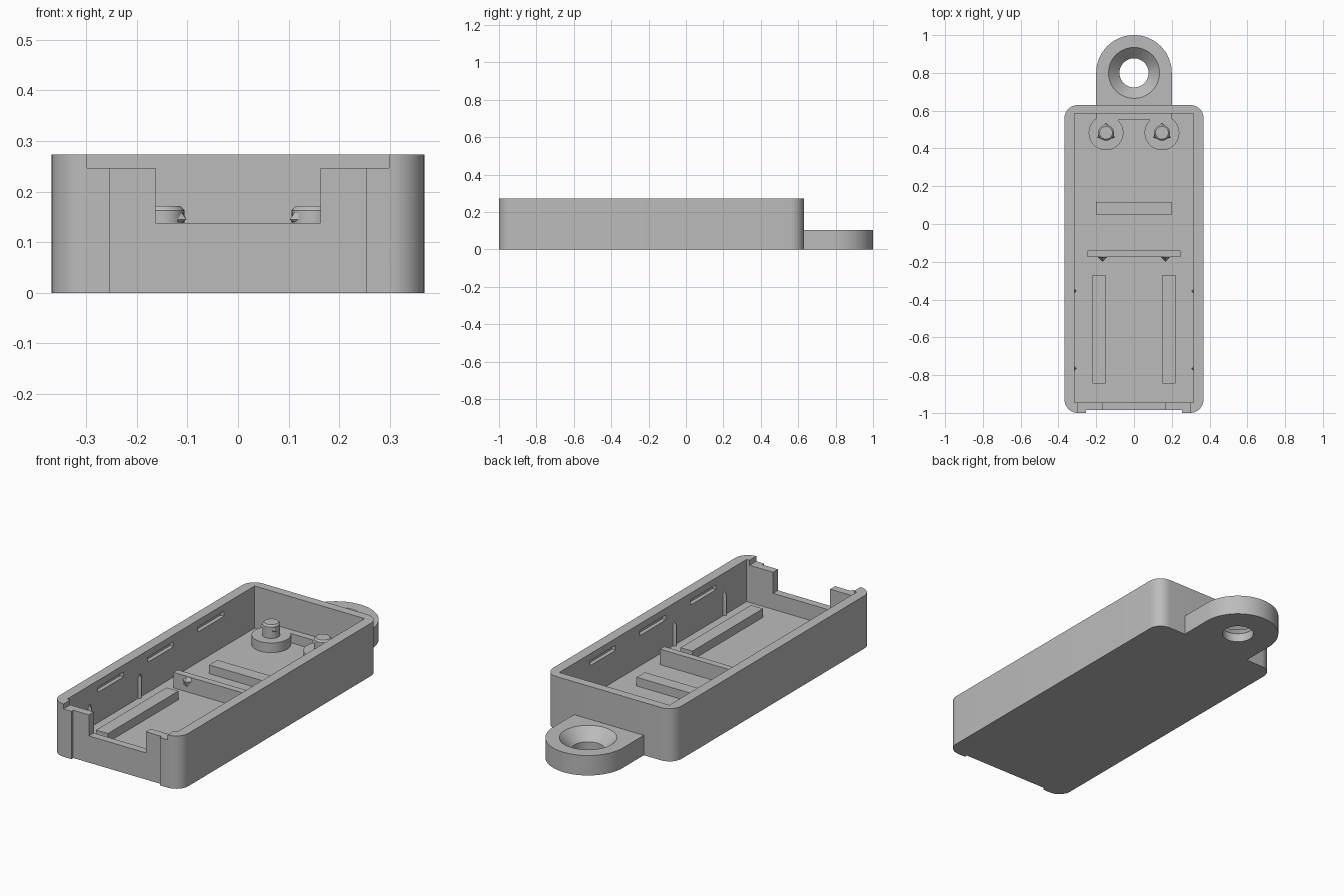
import bpy, bmesh
from math import sin, cos, pi, radians

cube = bpy.data.objects.get("Cube")
if cube:
    bpy.data.objects.remove(cube, do_unlink=True)

grey = bpy.data.materials.new("plain grey")
grey.use_nodes = True
colour = (0.5, 0.5, 0.5, 1)
grey.diffuse_color = colour
grey.node_tree.nodes["Principled BSDF"].inputs["Base Color"].default_value = colour

FLOOR, TOP = 0.055, 0.273


def arc(cx, cy, r, start, end, steps):
    """Points along an arc, angles in degrees."""
    angles = [radians(start + (end - start) * i / steps) for i in range(steps + 1)]
    return [(cx + r * cos(a), cy + r * sin(a)) for a in angles]


def loft(name, rings):
    """Solid through a stack of (outline, height) rings, bottom first."""
    bm = bmesh.new()
    loops = [[bm.verts.new((x, y, z)) for x, y in pts] for pts, z in rings]
    n = len(loops[0])
    for a, b in zip(loops, loops[1:]):
        for i in range(n):
            j = (i + 1) % n
            bm.faces.new((a[i], a[j], b[j], b[i]))
    bm.faces.new(loops[0][::-1])
    bm.faces.new(loops[-1])
    bmesh.ops.recalc_face_normals(bm, faces=bm.faces)
    mesh = bpy.data.meshes.new(name)
    bm.to_mesh(mesh)
    bm.free()
    mesh.materials.append(grey)
    obj = bpy.data.objects.new(name, mesh)
    bpy.context.collection.objects.link(obj)
    return obj


def box(name, x0, x1, y0, y1, z0, z1):
    pts = [(x0, y0), (x1, y0), (x1, y1), (x0, y1)]
    return loft(name, [(pts, z0), (pts, z1)])


def turned(name, cx, cy, profile, steps=40):
    """Round solid from (radius, height) pairs."""
    return loft(name, [(arc(cx, cy, r, 0, 360 - 360 / steps, steps - 1), z)
                       for r, z in profile])


def select_only(obj):
    bpy.ops.object.select_all(action='DESELECT')
    obj.select_set(True)
    bpy.context.view_layer.objects.active = obj


def cut(obj, cutter):
    cutter.hide_render = True
    mod = obj.modifiers.new("cut", 'BOOLEAN')
    mod.operation, mod.solver, mod.object = 'DIFFERENCE', 'EXACT', cutter
    select_only(obj)
    bpy.ops.object.modifier_apply(modifier=mod.name)
    bpy.data.objects.remove(cutter, do_unlink=True)


# Tray shell with rounded corners
R, W, BACK, FRONT = 0.07, 0.368, 0.63, -1.0
outline = (arc(W - R, BACK - R, R, 0, 90, 10) + arc(R - W, BACK - R, R, 90, 180, 10)
           + arc(R - W, FRONT + R, R, 180, 270, 10) + arc(W - R, FRONT + R, R, 270, 360, 10))
tray = loft("tray", [(outline, 0), (outline, TOP)])
cut(tray, box("cavity", -0.315, 0.315, -0.945, 0.585, FLOOR, 0.4))

# Front wall: shallow outer recess, lowered rim and wide opening
cut(tray, box("front_recess", -0.253, 0.253, -1.1, -0.985, -0.1, 0.4))
cut(tray, box("rim_step", -0.298, 0.298, -1.1, -0.94, 0.247, 0.4))
cut(tray, box("front_opening", -0.163, 0.163, -1.1, -0.94, 0.138, 0.4))

# Blind latch slots in the inner side walls
for side in (-1, 1):
    for y in (-0.59, -0.18, 0.23):
        x0, x1 = sorted((side * 0.30, side * 0.335))
        cut(tray, box("latch_slot", x0, x1, y - 0.105, y + 0.105, 0.212, 0.238))

# Hanging lug with countersunk hole
lug_outline = arc(0, 0.8, 0.2, 0, 180, 48) + [(-0.2, 0.55), (0.2, 0.55)]
lug = loft("lug", [(lug_outline, 0), (lug_outline, 0.103)])
cut(lug, turned("screw_hole", 0, 0.8,
                [(0.077, -0.1), (0.077, 0.045), (0.135, 0.103), (0.145, 0.113)], 48))

# Floor ribs
box("cross_rib", -0.2, 0.2, 0.05, 0.117, 0.03, 0.1)
box("stop_wall", -0.247, 0.247, -0.175, -0.14, 0.03, 0.135)

for side, label in ((1, "left"), (-1, "right")):
    x0, x1 = sorted((side * 0.152, side * 0.22))
    box(label + "_rail", x0, x1, -0.845, -0.27, 0.03, 0.1)

    # Small pointed catch on the stop wall
    x = side * 0.167
    wide = [(x - 0.03, -0.17), (x, -0.2), (x + 0.03, -0.17)]
    slim = [(x - 0.03, -0.17), (x, -0.176), (x + 0.03, -0.17)]
    loft(label + "_catch", [(slim, 0.08), (wide, 0.115), (slim, 0.134)])

    # Mounting post with a snap pin
    px, py = side * 0.148, 0.483
    turned(label + "_post", px, py, [(0.092, 0.03), (0.092, 0.105)])
    turned(label + "_pin", px, py,
           [(0.042, 0.09), (0.042, 0.163), (0.034, 0.172)], 32)
    for k in range(3):
        a = pi / 2 + k * 2 * pi / 3

        def ear(reach):
            spots = ((0.03, -0.022), (reach, 0), (0.03, 0.022))
            return [(px + r * cos(a) - t * sin(a), py + r * sin(a) + t * cos(a))
                    for r, t in spots]
        loft(label + "_pin_ear", [(ear(0.036), 0.136), (ear(0.053), 0.145),
                                  (ear(0.036), 0.166)])

    # Vertical alignment ridges on the side walls
    for y in (-0.355, -0.765):
        ridge = [(side * 0.32, y - 0.016), (side * 0.303, y), (side * 0.32, y + 0.016)]
        tip = [(side * 0.32, y - 0.016), (side * 0.317, y), (side * 0.32, y + 0.016)]
        loft(label + "_ridge", [(ridge, 0.04), (ridge, 0.16), (tip, 0.178)])

# Smooth the curved walls, keep edges sharp
for obj in list(bpy.context.collection.objects):
    if obj.type == 'MESH' and obj.data.materials and obj.data.materials[0] == grey:
        select_only(obj)
        bpy.ops.object.shade_smooth_by_angle(angle=radians(25))
